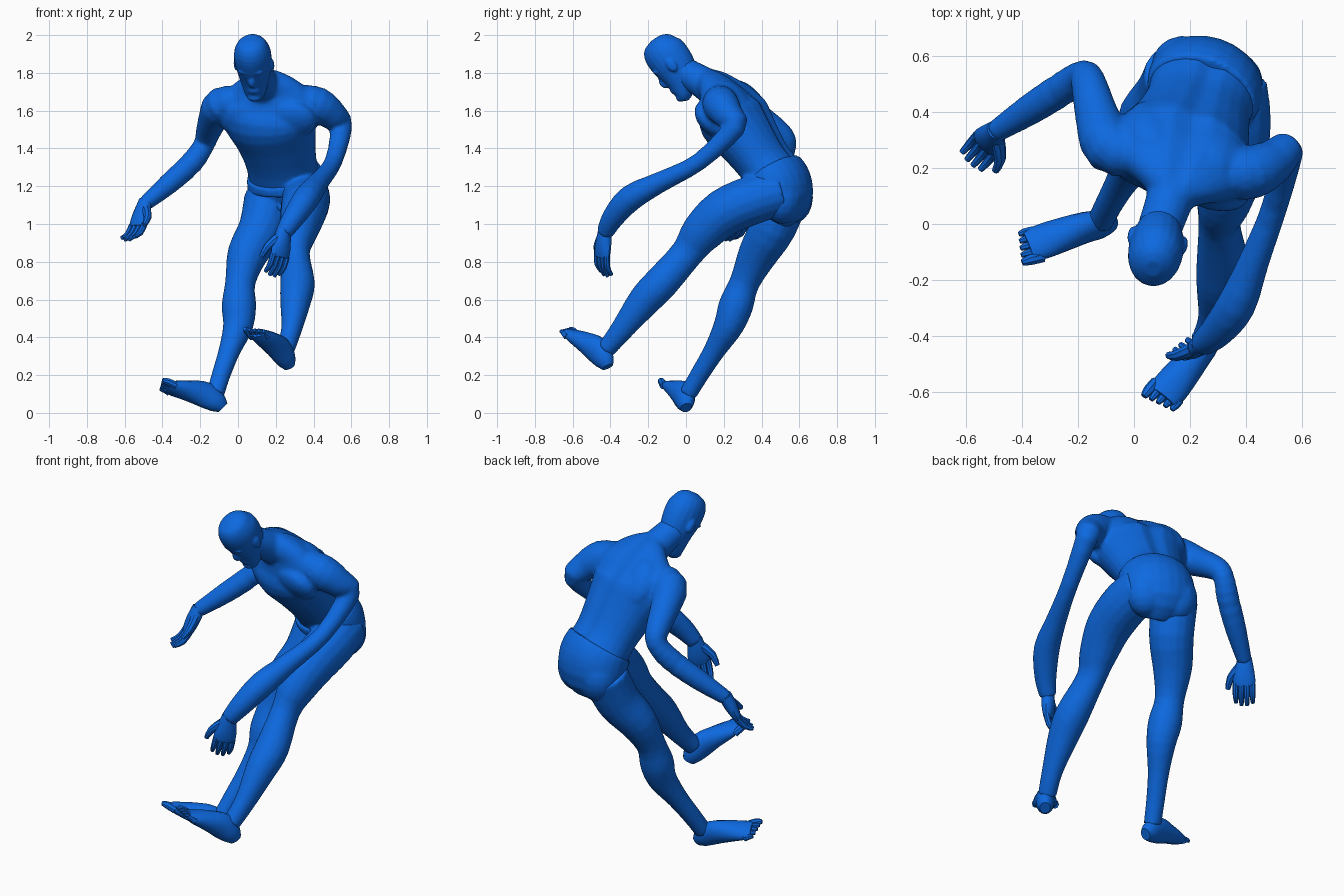
import bpy, bmesh, math
from mathutils import Vector, Matrix

cube = bpy.data.objects.get("Cube")
if cube:
    bpy.data.objects.remove(cube, do_unlink=True)

blue = bpy.data.materials.new("body blue")
blue.use_nodes = True
blue.diffuse_color = (0.004, 0.14, 0.74, 1)
blue.node_tree.nodes["Principled BSDF"].inputs["Base Color"].default_value = blue.diffuse_color
LATERAL = Vector((0.95, -0.3, 0))
ACROSS = Vector((1, 0, 0))


def finish(bm, name, voxel=0):
    """Turn a bmesh into a smooth-shaded object; a voxel size blends its pieces into one skin."""
    bmesh.ops.recalc_face_normals(bm, faces=bm.faces)
    mesh = bpy.data.meshes.new(name)
    bm.to_mesh(mesh)
    bm.free()
    mesh.materials.append(blue)
    obj = bpy.data.objects.new(name, mesh)
    bpy.context.collection.objects.link(obj)
    bpy.ops.object.select_all(action="DESELECT")
    obj.select_set(True)
    bpy.context.view_layer.objects.active = obj
    bpy.ops.object.shade_smooth_by_angle(angle=math.radians(40))
    if voxel:
        remesh = obj.modifiers.new("blend", "REMESH")
        remesh.mode = "VOXEL"
        remesh.voxel_size = voxel
        remesh.use_smooth_shade = True
        soften = obj.modifiers.new("soften", "SMOOTH")
        soften.iterations = 4


def refine(rows, steps):
    """Catmull-Rom interpolation of the stations."""
    rows = [Vector(r) for r in rows]
    out = []
    for i in range(len(rows) - 1):
        a, b, c = rows[max(i - 1, 0)], rows[i], rows[i + 1]
        d = rows[min(i + 2, len(rows) - 1)]
        for k in range(steps):
            t = k / steps
            out.append(b + (c - a) * (t / 2) + (a * 2 - b * 5 + c * 4 - d) * (t * t / 2)
                       + (b * 3 - a - c * 3 + d) * (t ** 3 / 2))
    return out + [rows[-1]]


def add_loft(bm, rows, side=LATERAL, sides=16, steps=3, groove=1.0):
    """Skin elliptical rings along stations of x, y, z, half width, half depth."""
    rows = refine([r if len(r) == 5 else (*r, r[3]) for r in rows], steps)
    rings = []
    for i, row in enumerate(rows):
        ahead, behind = rows[min(i + 1, len(rows) - 1)], rows[max(i - 1, 0)]
        tangent = Vector((ahead - behind)[:3]).normalized()
        across = (side - tangent * side.dot(tangent)).normalized()
        depth = tangent.cross(across)
        ring = []
        for k in range(sides):
            a = math.tau * k / sides
            dent = groove if k == sides // 4 else 1
            ring.append(bm.verts.new(Vector(row[:3]) + across * row[3] * math.cos(a)
                                     + depth * row[4] * math.sin(a) * dent))
        rings.append(ring)
    for low, high in zip(rings, rings[1:]):
        for k in range(sides):
            n = (k + 1) % sides
            bm.faces.new((low[k], low[n], high[n], high[k]))
    bm.faces.new(rings[0])
    bm.faces.new(rings[-1])


def add_ellipsoid(bm, centre, radii, axes):
    frame = Matrix([a.normalized() for a in axes]).transposed().to_4x4()
    bmesh.ops.create_uvsphere(bm, u_segments=16, v_segments=10, radius=1,
                              matrix=Matrix.Translation(centre) @ frame @ Matrix.Diagonal((*radii, 1)))


# Torso, bent forward over the hips, with a groove along the spine
body = bmesh.new()
add_loft(body, [(.26, .51, 1.2, .2, .16), (.23, .42, 1.32, .192, .145),
                (.2, .33, 1.45, .22, .165), (.17, .255, 1.56, .26, .185),
                (.165, .21, 1.65, .27, .14), (.15, .15, 1.73, .18, .09),
                (.13, .09, 1.76, .08, .07)], sides=24, groove=.88)
add_loft(body, [(.15, .17, 1.7, .1), (.125, .08, 1.755, .085), (.09, -.02, 1.81, .08)])

# Chest and back muscles
lean_back, lean_up = Vector((.2, .78, .6)), Vector((-.1, -.6, .8))
for sign in (1, -1):
    shift = LATERAL * sign
    add_ellipsoid(body, Vector((.16, .18, 1.55)) + shift * .115, (.155, .07, .12),
                  (LATERAL, lean_back, lean_up))
    add_ellipsoid(body, Vector((.18, .3, 1.635)) + shift * .105, (.12, .075, .15),
                  (LATERAL, lean_back, lean_up))

# Arms
add_loft(body, [(.02, .25, 1.65, .08), (-.085, .275, 1.63, .098), (-.13, .38, 1.56, .08),
                (-.16, .495, 1.48, .065), (-.18, .53, 1.42, .057),
                (-.245, .49, 1.325, .062), (-.37, .41, 1.21, .056),
                (-.495, .33, 1.105, .04)], side=Vector((.7, .3, .6)))
add_loft(body, [(.33, .18, 1.65, .09), (.42, .185, 1.63, .097), (.5, .225, 1.575, .08),
                (.545, .255, 1.51, .06), (.505, .07, 1.33, .047), (.43, -.13, 1.225, .055),
                (.365, -.29, 1.14, .07), (.295, -.385, 1.035, .06),
                (.24, -.43, .95, .045)], side=ACROSS)

# Legs
add_loft(body, [(.35, .5, 1.17, .125), (.36, .36, 1.13, .13), (.345, .2, 1.06, .122, .127),
                (.32, .08, .95, .098, .11), (.305, .005, .845, .075, .087),
                (.315, -.13, .69, .092), (.305, -.22, .595, .083, .087),
                (.283, -.34, .44, .055, .062), (.25, -.425, .335, .05)], side=ACROSS)
add_loft(body, [(.16, .53, 1.15, .125), (.125, .46, .98, .122), (.05, .38, .84, .108, .105),
                (.012, .31, .69, .08), (.005, .265, .57, .092), (0, .225, .46, .08),
                (-.045, .15, .33, .058), (-.09, .07, .2, .05), (-.12, .01, .1, .048)],
         side=ACROSS)
finish(body, "body", .011)

# Briefs with a raised waistband edge, and the seat inside them
briefs = bmesh.new()
add_loft(briefs, [(.24, .455, 1.275, .202, .165), (.255, .49, 1.21, .21, .175),
                  (.255, .505, 1.12, .195, .155), (.24, .46, 1.03, .09, .09)], sides=24)
for sign in (1, -1):
    add_ellipsoid(briefs, Vector((.262, .535, 1.14)) + LATERAL * sign * .085,
                  (.12, .112, .14), (LATERAL, Vector((.3, .95, 0)), Vector((0, 0, 1))))
finish(briefs, "briefs", .011)

# Head, looking down and turned slightly to its right
EAR, CROWN = Vector((.975, -.2, -.03)).normalized(), Vector((-.1, -.6, .8)).normalized()
FACE = EAR.cross(CROWN)


def on_head(x, front, up):
    return Vector((.08, -.08, 1.84)) + EAR * x + FACE * front + CROWN * up


head = bmesh.new()
skull = [(-.19, .058, .03, .02), (-.165, .038, .052, .048), (-.1, .005, .075, .085),
         (-.04, -.012, .088, .106), (.03, -.015, .098, .115), (.09, -.013, .094, .11),
         (.14, -.02, .07, .08), (.163, -.022, .028, .033)]
add_loft(head, [(*on_head(0, f, u), w, d) for u, f, w, d in skull], side=EAR, sides=20)
for place, radii in (((.005, .083, -.05), (.02, .026, .036)),     # nose
                     ((0, .076, .015), (.07, .022, .016)),        # brow
                     ((.003, .066, -.115), (.036, .02, .024)),    # lips
                     ((0, .06, -.165), (.038, .026, .026)),       # chin
                     ((.095, -.02, -.01), (.014, .026, .04)),     # ears
                     ((-.095, -.02, -.01), (.014, .026, .04))):
    add_ellipsoid(head, on_head(*place), radii, (EAR, FACE, CROWN))
finish(head, "head", .006)


def hand(name, wrist, tip, across, thumb_side):
    """Palm, four curled fingers and a thumb."""
    wrist, tip = Vector(wrist), Vector(tip)
    along = (tip - wrist).normalized()
    length = (tip - wrist).length
    across = (across - along * across.dot(along)).normalized()
    palm = along.cross(across) * thumb_side
    bm = bmesh.new()

    def digit(points, side, **options):
        add_loft(bm, [(*(wrist + along * a * length + across * s + palm * p), w, d)
                      for a, s, p, w, d in points], side=side, **options)

    digit([(-.08, 0, 0, .038, .036), (.2, 0, 0, .052, .036), (.42, 0, 0, .06, .03),
           (.56, 0, 0, .056, .022)], across, sides=12)
    for k in range(4):
        s = (k - 1.5) * .03
        reach = 1 - .06 * abs(k - 1.5)
        digit([(.5, s, 0, .016, .017), (.75, s, .012, .016, .016),
               (reach, s, .045, .011, .011)], across, sides=8, steps=2)
    t = thumb_side
    digit([(.15, .03 * t, .005, .026, .026), (.38, .075 * t, .02, .021, .021),
           (.62, .09 * t, .04, .013, .013)], across, sides=8, steps=2)
    finish(bm, name)


hand("right_hand", (-.495, .33, 1.105), (-.56, .245, .89), Vector((.7, -.7, 0)), 1)
hand("left_hand", (.24, -.43, .955), (.205, -.46, .72), Vector((.8, .6, 0)), -1)


def foot(name, heel, toe, across, big_toe):
    """Heel-to-ball loft and five toes, resting on the line from heel to toe."""
    heel, toe = Vector(heel), Vector(toe)
    along = toe - heel
    across = (across - along * across.dot(along) / along.length_squared).normalized()
    up = along.cross(across).normalized()
    if up.z < 0:
        up.negate()
    bm = bmesh.new()

    def strip(points, **options):
        add_loft(bm, [(*(heel + along * a + across * s + up * h), w, d)
                      for a, s, h, w, d in points], side=across, **options)

    strip([(-.01, 0, .045, .028, .034), (.1, 0, .06, .046, .058), (.3, 0, .072, .053, .072),
           (.55, 0, .055, .062, .055), (.75, 0, .036, .066, .038), (.88, 0, .026, .058, .024)])
    for k in range(5):
        s = (2 - k) * .027 * big_toe
        r = .02 if k == 0 else .015
        strip([(.78, s, .026, r, .02), (.92 - k * .015, s, .028, r, r),
               (1 - k * .02, s, .022, r * .6, r * .6)], sides=8, steps=2)
    finish(bm, name)


foot("right_foot", (-.095, -.02, -.01), (-.425, -.1, .135), Vector((.1, -.85, .4)), 1)
foot("left_foot", (.255, -.44, .21), (.07, -.66, .43), Vector((.75, -.6, .05)), -1)
